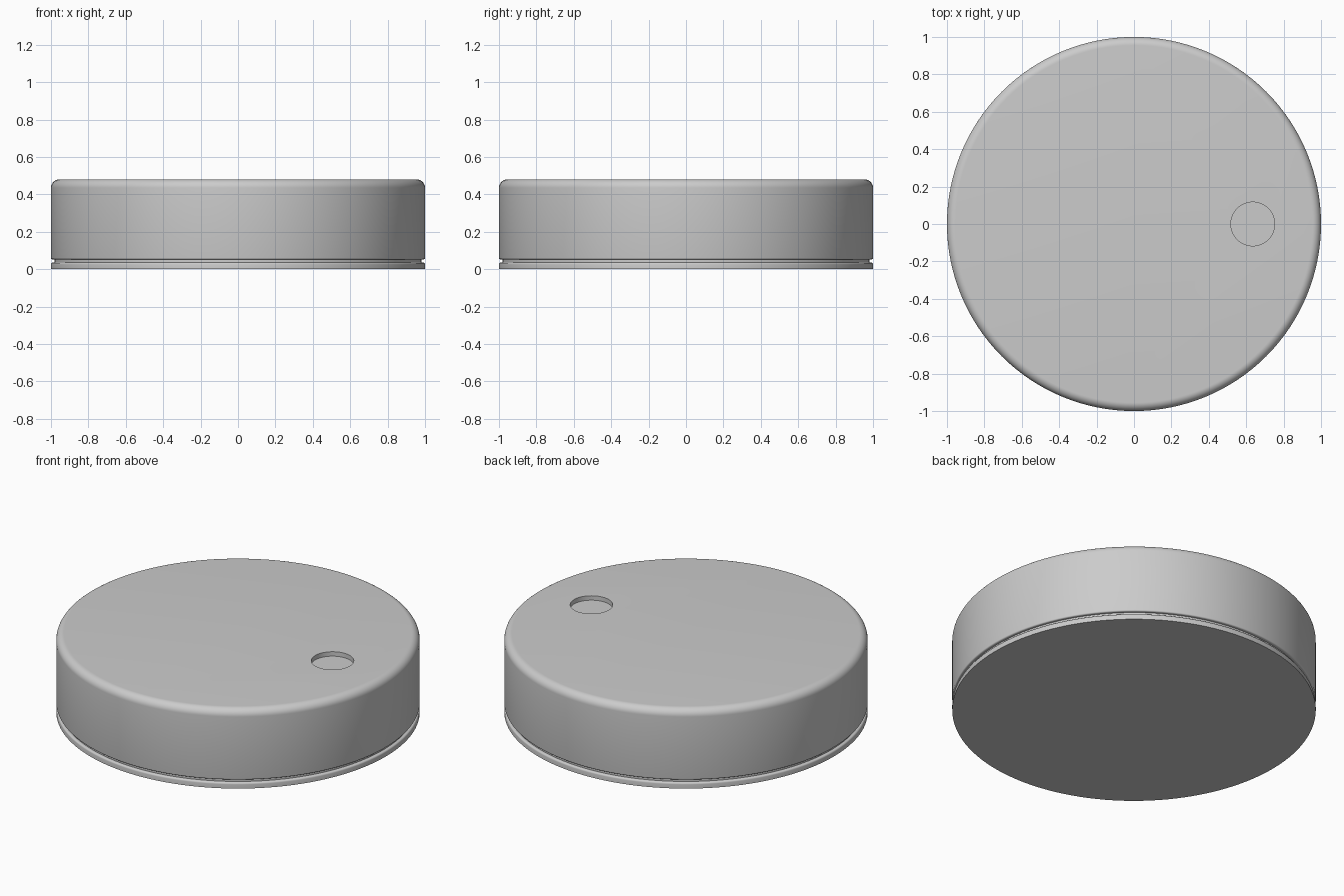
import bpy, bmesh, math

if "Cube" in bpy.data.objects:
    bpy.data.objects.remove(bpy.data.objects["Cube"])

SIDES = 128


def lathe(name, profile):
    """Revolve an (r, z) profile, listed bottom to top, and cap both ends."""
    bm = bmesh.new()
    rings = []
    for r, z in profile:
        rings.append([bm.verts.new((r * math.cos(2 * math.pi * i / SIDES),
                                    r * math.sin(2 * math.pi * i / SIDES), z))
                      for i in range(SIDES)])
    for low, high in zip(rings, rings[1:]):
        for i in range(SIDES):
            j = (i + 1) % SIDES
            bm.faces.new((low[i], low[j], high[j], high[i]))
    bm.faces.new(rings[0][::-1])
    bm.faces.new(rings[-1])
    mesh = bpy.data.meshes.new(name)
    bm.to_mesh(mesh)
    bm.free()
    obj = bpy.data.objects.new(name, mesh)
    bpy.context.collection.objects.link(obj)
    return obj


def arc(r, z, radius, start, end, steps):
    """Points of a rounded corner in the (r, z) plane, angles in degrees."""
    angles = [math.radians(start + (end - start) * k / steps) for k in range(steps + 1)]
    return [(r + radius * math.cos(a), z + radius * math.sin(a)) for a in angles]


def select(obj):
    bpy.ops.object.select_all(action='DESELECT')
    obj.select_set(True)
    bpy.context.view_layer.objects.active = obj


# Main housing with a small lower rounding and a larger top rounding
housing = lathe("housing", arc(0.992, 0.06, 0.008, -90, 0, 4)
                + arc(0.955, 0.435, 0.045, 0, 90, 10))

# Base plate, with a recessed neck forming the groove under the housing
base = lathe("base_plate", [(1.0, 0.0)] + arc(0.99, 0.025, 0.01, 0, 90, 4)
             + [(0.982, 0.035), (0.982, 0.052)])

# Shallow round recess in the top
bpy.ops.mesh.primitive_cylinder_add(vertices=64, radius=0.117, depth=0.2,
                                    location=(0.635, 0, 0.48 - 0.027 + 0.1))
cutter = bpy.context.object
cutter.name = "recess_cutter"
cutter.hide_render = True
cut = housing.modifiers.new("recess", 'BOOLEAN')
cut.operation = 'DIFFERENCE'
cut.solver = 'EXACT'
cut.object = cutter
select(housing)
bpy.ops.object.modifier_apply(modifier=cut.name)
bpy.data.objects.remove(cutter)

# Smooth shading with crisp edges
for part in (housing, base):
    select(part)
    bpy.ops.object.shade_smooth_by_angle(angle=math.radians(35))
